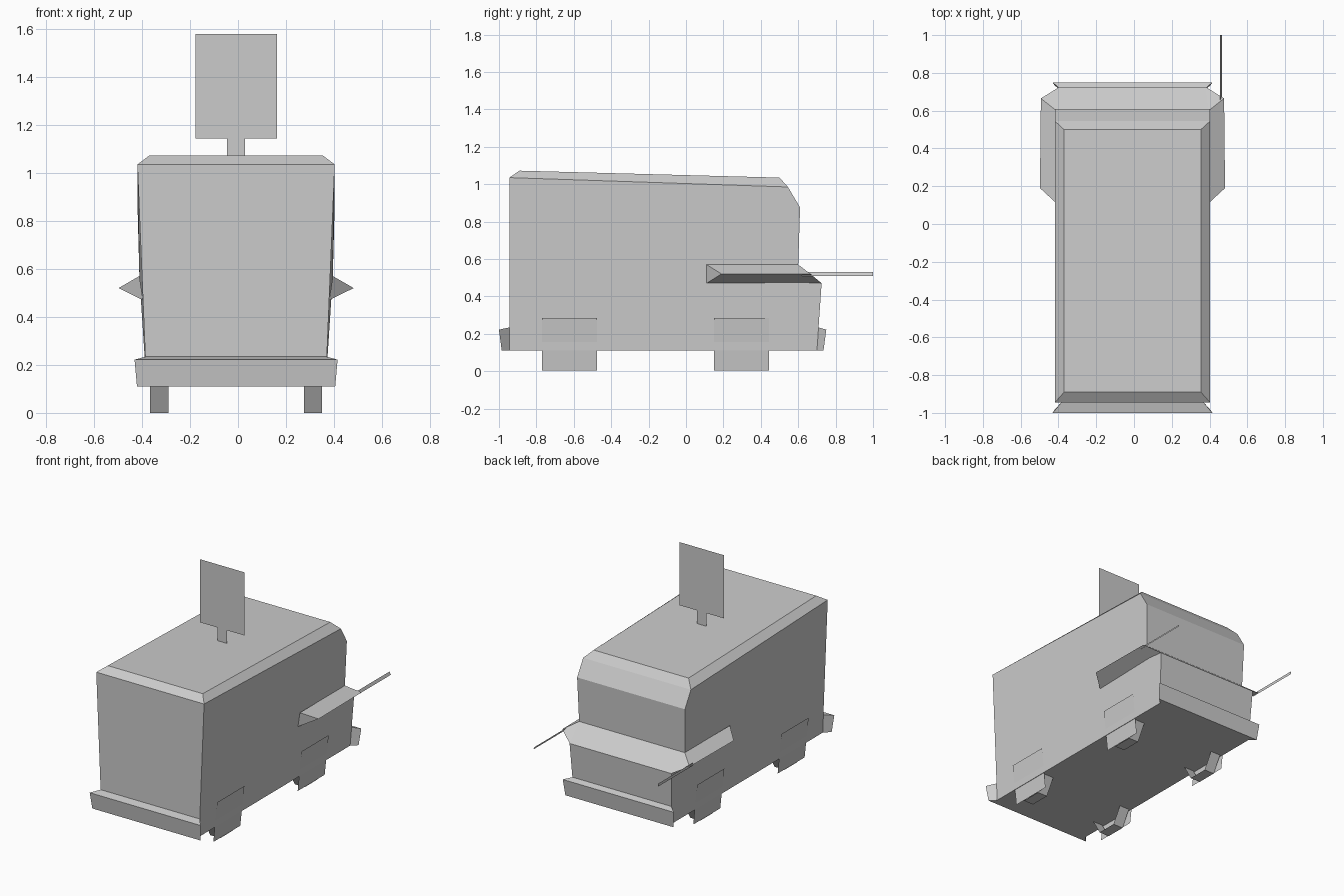
import bpy, bmesh

cube = bpy.data.objects.get("Cube")
if cube:
    bpy.data.objects.remove(cube, do_unlink=True)

grey = bpy.data.materials.new("plain_grey")
grey.use_nodes = True
grey.diffuse_color = (0.6, 0.6, 0.6, 1)
grey.node_tree.nodes["Principled BSDF"].inputs["Base Color"].default_value = (0.6, 0.6, 0.6, 1)

CX = -0.008  # centre line of the van


def make(name, verts, faces):
    mesh = bpy.data.meshes.new(name)
    mesh.from_pydata([(x + CX, y, z) for x, y, z in verts], [], faces)
    bm = bmesh.new()
    bm.from_mesh(mesh)
    bmesh.ops.recalc_face_normals(bm, faces=bm.faces)
    bm.to_mesh(mesh)
    bm.free()
    mesh.materials.append(grey)
    obj = bpy.data.objects.new(name, mesh)
    bpy.context.collection.objects.link(obj)
    return obj


def loft(name, profile, sides):
    """Span a closed (half width, y, z) profile from left to right and cap it."""
    n = len(profile)
    verts = [(s * w, y, z) for s in (1, -1) for w, y, z in profile]
    faces = [(i, (i + 1) % n, (i + 1) % n + n, i + n) for i in range(n)]
    for side in sides:
        faces += [side, [i + n for i in side]]
    return make(name, verts, faces)


# Body shell: nose, bevelled roof, sloping tail and floor
loft("van_body", [
    (0.373, -0.945, 0.11), (0.411, -0.945, 1.035), (0.362, -0.89, 1.072),
    (0.362, 0.50, 1.035), (0.411, 0.545, 0.985), (0.411, 0.61, 0.875),
    (0.403, 0.60, 0.57), (0.388, 0.725, 0.47), (0.373, 0.70, 0.11)],
    [[1, 2, 3, 4], [0, 1, 4, 5, 6, 7, 8]])

# Bumpers: wide outer edge narrowing into the body
for name, outer, low, inner in (("front_bumper", -1.0, -0.985, -0.945),
                                ("rear_bumper", 0.75, 0.735, 0.70)):
    loft(name, [(0.413, low, 0.11), (0.423, outer, 0.222),
                (0.373, inner + 0.005, 0.235), (0.373, inner, 0.11)],
         [[0, 1, 2, 3]])

for s, side in ((1, "left"), (-1, "right")):
    # Side fin wedge running round to the tail
    make(side + "_fin", [
        (s * 0.403, 0.11, 0.57), (s * 0.388, 0.11, 0.47), (s * 0.49, 0.19, 0.52),
        (s * 0.403, 0.60, 0.57), (s * 0.388, 0.725, 0.47), (s * 0.485, 0.665, 0.52)],
        [(0, 1, 2), (0, 2, 5, 3), (1, 4, 5, 2), (3, 5, 4)])

    # Flat rod trailing from the fin
    x = 0.468 if s > 0 else -0.48
    lean = 0.005 if s > 0 else 0
    make(side + "_rod", [(x + lean, 0.62, 0.51), (x + lean, 1.0, 0.51),
                         (x - lean, 1.0, 0.53), (x - lean, 0.62, 0.53)], [(0, 1, 2, 3)])

    for y, end in ((-0.622, "front"), (0.297, "rear")):
        # Flat wheel panel leaning with the body side
        make(f"{end}_{side}_wheel_panel", [
            (s * 0.358, y - 0.147, 0.003), (s * 0.358, y + 0.147, 0.003),
            (s * 0.389, y + 0.147, 0.285), (s * 0.389, y - 0.147, 0.285)], [(0, 1, 2, 3)])
        # Lower part of the tyre tread
        tread = [(-0.14, 0.12), (-0.07, 0.0), (0.07, 0.0), (0.14, 0.12)]
        verts = [(s * w, y + dy, z) for w in (0.282, 0.358) for dy, z in tread]
        make(f"{end}_{side}_tread", verts, [(i, i + 1, i + 5, i + 4) for i in range(3)])

# Flat roof sign on a short post
make("roof_sign", [(x, -0.16, z) for x, z in (
    (-0.17, 1.143), (-0.037, 1.143), (0.037, 1.143), (0.17, 1.143), (0.17, 1.578),
    (-0.17, 1.578), (-0.037, 1.04), (0.037, 1.04))],
    [(0, 1, 2, 3, 4, 5), (6, 7, 2, 1)])
